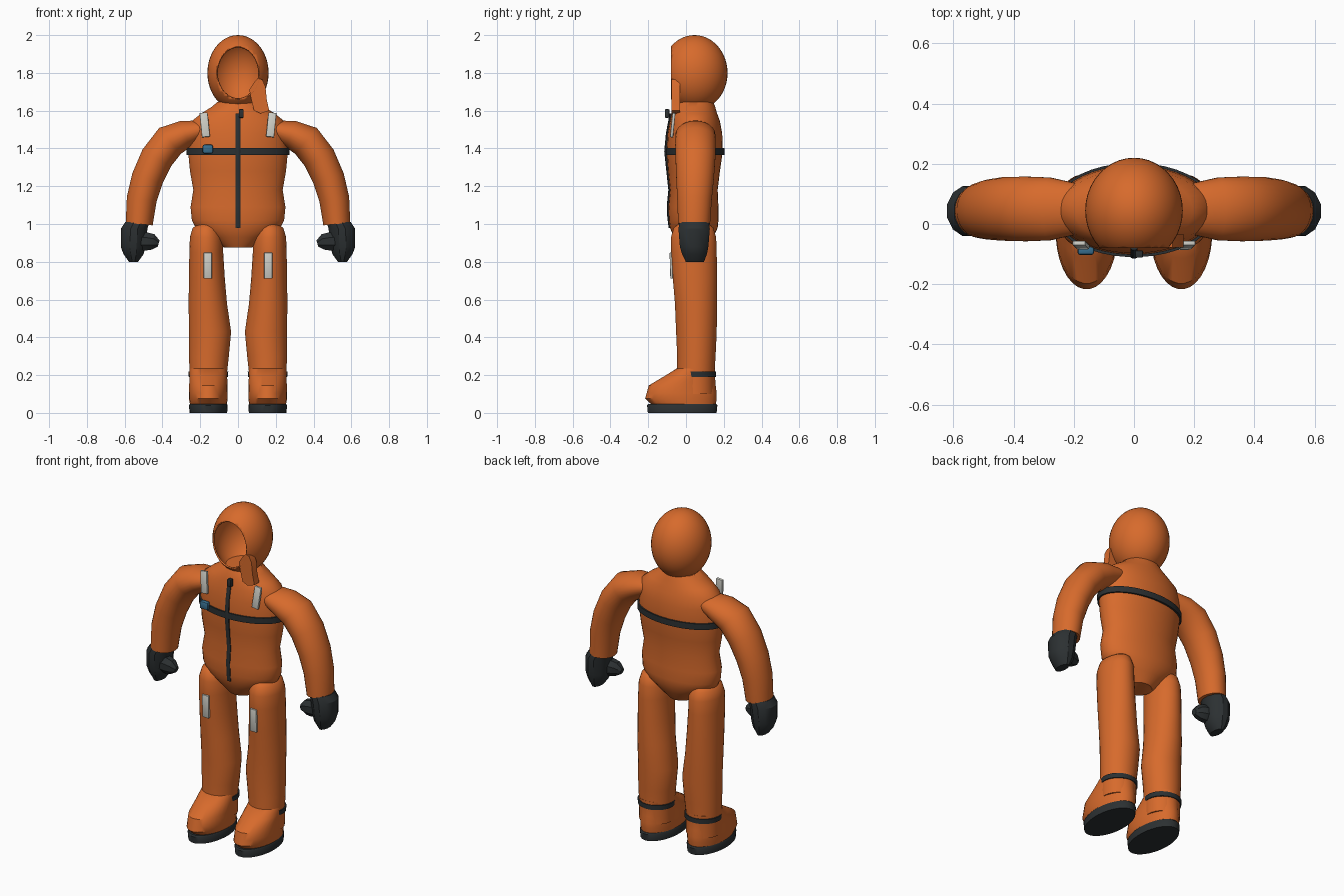
import bpy, bmesh, math
from mathutils import Vector, Matrix


def material(name, rgb):
    m = bpy.data.materials.new(name)
    m.diffuse_color = (*rgb, 1)
    return m


ORANGE = material("suit_orange", (0.68, 0.145, 0.025))
DARK = material("rubber_dark", (0.025, 0.03, 0.032))
SILVER = material("reflective", (0.62, 0.62, 0.57))
BLUE = material("buckle_blue", (0.04, 0.16, 0.28))


def finish(bm, name, mat, mirror=False, angle=40):
    bmesh.ops.recalc_face_normals(bm, faces=bm.faces)
    me = bpy.data.meshes.new(name)
    bm.to_mesh(me)
    bm.free()
    me.materials.append(mat)
    ob = bpy.data.objects.new(name, me)
    bpy.context.collection.objects.link(ob)
    bpy.ops.object.select_all(action='DESELECT')
    ob.select_set(True)
    bpy.context.view_layer.objects.active = ob
    bpy.ops.object.shade_smooth_by_angle(angle=math.radians(angle))
    if mirror:
        ob.modifiers.new("Mirror", 'MIRROR')
    return ob


def loft(name, rings, mat, mirror=False, sides=32, follow=False, angle=40):
    """Skin elliptical rings (x, y, z, half_width, half_depth)."""
    bm = bmesh.new()
    pts = [Vector(r[:3]) for r in rings]
    loops = []
    for i, (p, r) in enumerate(zip(pts, rings)):
        u, v = Vector((1, 0, 0)), Vector((0, 1, 0))
        if follow:
            t = pts[min(i + 1, len(pts) - 1)] - pts[max(i - 1, 0)]
            u = v.cross(t).normalized()
        loops.append([bm.verts.new(p + u * r[3] * math.cos(a) + v * r[4] * math.sin(a))
                      for a in (2 * math.pi * (k + .5) / sides for k in range(sides))])
    for a, b in zip(loops, loops[1:]):
        for k in range(sides):
            n = (k + 1) % sides
            bm.faces.new((a[k], a[n], b[n], b[k]))
    bm.faces.new(loops[0])
    bm.faces.new(loops[-1])
    return finish(bm, name, mat, mirror, angle)


def box(name, loc, size, mat, rot=(0, 0, 0), mirror=False, bevel=0.004):
    bm = bmesh.new()
    bmesh.ops.create_cube(bm, size=1)
    bmesh.ops.scale(bm, vec=size, verts=bm.verts)
    bmesh.ops.bevel(bm, geom=bm.edges[:], offset=bevel, segments=2, affect='EDGES', profile=.5)
    ob = finish(bm, name, mat, mirror)
    m = Matrix.Rotation(rot[1], 4, 'Y') @ Matrix.Rotation(rot[0], 4, 'X')
    ob.data.transform(Matrix.Translation(loc) @ m)


def body_rings(rows):
    # rows: z, half width, front y, back y
    return [(0, (f + b) / 2, z, w, (b - f) / 2) for z, w, f, b in rows]


# Torso with sloping shoulders and narrow crotch
loft("torso", body_rings([
    (0.875, 0.075, -0.03, 0.11), (0.93, 0.15, -0.065, 0.145), (0.98, 0.225, -0.085, 0.168),
    (1.02, 0.245, -0.09, 0.172), (1.09, 0.252, -0.093, 0.172), (1.18, 0.237, -0.085, 0.168),
    (1.28, 0.255, -0.095, 0.18), (1.385, 0.265, -0.102, 0.195), (1.48, 0.258, -0.097, 0.192),
    (1.545, 0.245, -0.085, 0.18), (1.585, 0.195, -0.075, 0.165), (1.62, 0.14, -0.065, 0.155),
    (1.645, 0.11, -0.05, 0.145)]), ORANGE, sides=40)

# Hood: hollow ellipsoid cut flat at the face
bm = bmesh.new()
bmesh.ops.create_uvsphere(bm, u_segments=40, v_segments=24, radius=1)
bmesh.ops.transform(bm, verts=bm.verts, matrix=Matrix.Translation((0, 0.045, 1.8))
                    @ Matrix.Diagonal((0.162, 0.175, 0.2, 1)))
bmesh.ops.bisect_plane(bm, geom=bm.verts[:] + bm.edges[:] + bm.faces[:],
                       plane_co=(0, -0.08, 0), plane_no=(0, -1, 0), clear_outer=True)
hood = finish(bm, "hood", ORANGE)
shell = hood.modifiers.new("Shell", 'SOLIDIFY')
shell.thickness, shell.offset = 0.009, -1

# Face flap hanging open at the side of the hood
bm = bmesh.new()
outline = [(0.085, 1.60), (0.12, 1.585), (0.165, 1.60), (0.152, 1.66), (0.145, 1.73),
           (0.128, 1.765), (0.105, 1.77), (0.085, 1.75), (0.06, 1.71), (0.07, 1.66)]
flap = bm.faces.new([bm.verts.new((x, -0.078, z)) for x, z in outline])
ext = bmesh.ops.extrude_face_region(bm, geom=[flap])
bmesh.ops.translate(bm, vec=(0, 0.045, 0), verts=[g for g in ext["geom"] if isinstance(g, bmesh.types.BMVert)])
finish(bm, "face_flap", ORANGE)

# Sleeves
loft("sleeve", [(0.19, 0.05, 1.50, 0.05, 0.085), (0.28, 0.05, 1.475, 0.075, 0.105),
                (0.36, 0.05, 1.44, 0.09, 0.108), (0.43, 0.05, 1.35, 0.088, 0.106),
                (0.48, 0.048, 1.24, 0.085, 0.1), (0.51, 0.045, 1.13, 0.08, 0.092),
                (0.523, 0.043, 1.0, 0.072, 0.085)], ORANGE, True, 28, True)

# Mitten gloves with thumbs
loft("glove", [(0.533, 0.043, 1.01, 0.066, 0.08), (0.55, 0.043, 0.975, 0.073, 0.086),
               (0.555, 0.043, 0.88, 0.068, 0.078), (0.553, 0.045, 0.84, 0.055, 0.068),
               (0.553, 0.047, 0.80, 0.025, 0.05)], DARK, True, 12, angle=30)
loft("glove_thumb", [(0.54, 0.025, 0.91, 0.05, 0.045), (0.485, 0.02, 0.908, 0.052, 0.045),
                     (0.45, 0.015, 0.905, 0.045, 0.038), (0.42, 0.012, 0.897, 0.018, 0.018)],
     DARK, True, 8, True, angle=30)

# Trouser legs
loft("leg", [(0.165, 0.04, 1.0, 0.045, 0.08), (0.168, 0.04, 0.98, 0.072, 0.105),
             (0.167, 0.04, 0.93, 0.088, 0.12), (0.168, 0.042, 0.85, 0.09, 0.121),
             (0.165, 0.047, 0.72, 0.095, 0.118), (0.16, 0.053, 0.58, 0.102, 0.112),
             (0.148, 0.055, 0.43, 0.112, 0.108), (0.154, 0.055, 0.3, 0.106, 0.102),
             (0.157, 0.052, 0.22, 0.1, 0.1), (0.157, 0.052, 0.1, 0.098, 0.1)], ORANGE, True)

# Boots, soles and ankle straps
loft("boot", [(0.157, -0.01, 0.04, 0.097, 0.168), (0.157, -0.027, 0.075, 0.103, 0.19),
              (0.157, -0.023, 0.105, 0.103, 0.186), (0.157, -0.02, 0.145, 0.102, 0.178),
              (0.157, 0.02, 0.195, 0.1, 0.134), (0.157, 0.052, 0.235, 0.1, 0.102)], ORANGE, True)
loft("sole", [(0.157, -0.02, 0, 0.1, 0.183), (0.157, -0.02, 0.04, 0.103, 0.187),
              (0.157, -0.02, 0.048, 0.098, 0.181)], DARK, True)
loft("ankle_strap", [(0.157, 0.058, 0.19, 0.104, 0.1), (0.157, 0.058, 0.218, 0.106, 0.1)], DARK, True)

# Chest belt and buckle
loft("chest_belt", body_rings([(1.366, 0.273, -0.11, 0.203), (1.402, 0.273, -0.11, 0.203)]), DARK, sides=40)
box("belt_buckle", (-0.16, -0.088, 1.397), (0.055, 0.03, 0.046), BLUE, bevel=0.009)

# Front zip follows the torso profile
loft("zip", [(0, y, z, 0.013, 0.009) for y, z in
             [(-0.084, 0.98), (-0.091, 1.04), (-0.093, 1.1), (-0.085, 1.18), (-0.096, 1.28),
              (-0.107, 1.385), (-0.098, 1.48), (-0.085, 1.55), (-0.078, 1.585)]], DARK, sides=8)
box("zip_pull", (0.017, -0.1, 1.585), (0.026, 0.024, 0.045), DARK)

# Reflective patches
box("shoulder_patch", (0.176, -0.07, 1.525), (0.043, 0.016, 0.13), SILVER, (-0.1, 0.1, 0), True)
box("thigh_patch", (0.16, -0.078, 0.78), (0.044, 0.014, 0.138), SILVER, (0.03, 0, 0), True)
